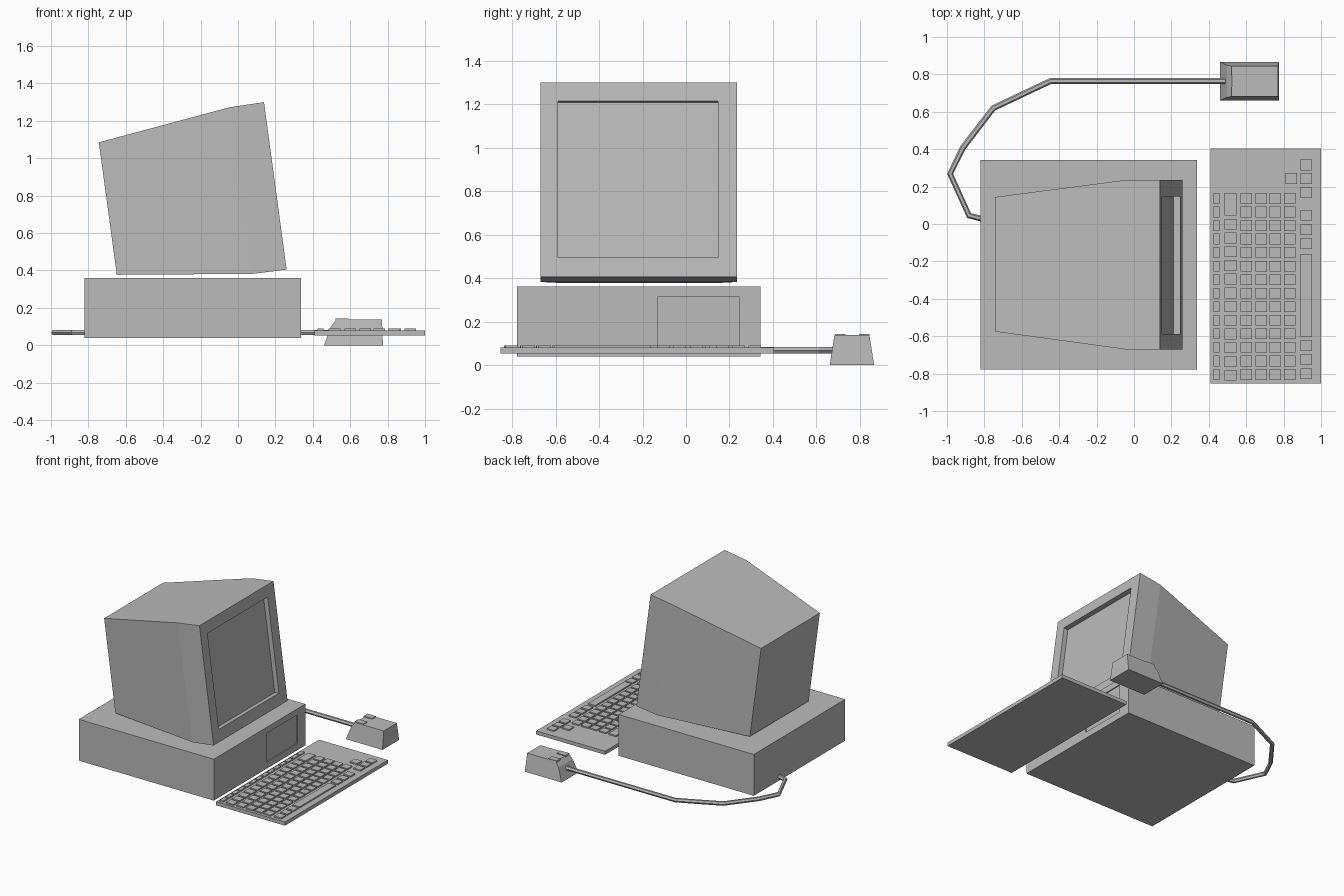
import bpy, bmesh
from mathutils import Vector

if "Cube" in bpy.data.objects:
    bpy.data.objects.remove(bpy.data.objects["Cube"])

grey = bpy.data.materials.new("plain_grey")
grey.diffuse_color = (0.5, 0.5, 0.5, 1)
grey.use_nodes = True
grey.node_tree.nodes["Principled BSDF"].inputs["Base Color"].default_value = grey.diffuse_color


def finish(name, bm):
    bmesh.ops.recalc_face_normals(bm, faces=bm.faces)
    mesh = bpy.data.meshes.new(name)
    bm.to_mesh(mesh)
    bm.free()
    mesh.materials.append(grey)
    ob = bpy.data.objects.new(name, mesh)
    bpy.context.collection.objects.link(ob)
    return ob


def bridge(bm, a, b):
    n = len(a)
    for i in range(n):
        bm.faces.new((a[i], a[(i + 1) % n], b[(i + 1) % n], b[i]))


def loft(name, rings):
    """Skin a closed solid through a row of matching rings."""
    bm = bmesh.new()
    loops = [[bm.verts.new(p) for p in ring] for ring in rings]
    for a, b in zip(loops, loops[1:]):
        bridge(bm, a, b)
    bm.faces.new(loops[0])
    bm.faces.new(loops[-1])
    return finish(name, bm)


def ring(y0, y1, top, bottom):
    """Four-sided cross-section leaning between two (x, z) points."""
    return [Vector((bottom[0], y0, bottom[1])), Vector((bottom[0], y1, bottom[1])),
            Vector((top[0], y1, top[1])), Vector((top[0], y0, top[1]))]


def add_box(bm, x0, x1, y0, y1, z0, z1):
    lo = [bm.verts.new(p) for p in ((x0, y0, z0), (x1, y0, z0), (x1, y1, z0), (x0, y1, z0))]
    hi = [bm.verts.new((v.co.x, v.co.y, z1)) for v in lo]
    bridge(bm, lo, hi)
    bm.faces.new(lo[::-1])
    bm.faces.new(hi)


# Computer case with a shallow recessed drive bay
bay = ring(-0.13, 0.245, (0.337, 0.313), (0.337, 0.09))
loft("computer_case", [
    ring(-0.777, 0.342, (-0.82, 0.36), (-0.82, 0.04)),
    ring(-0.777, 0.342, (0.337, 0.36), (0.337, 0.04)),
    bay, [p - Vector((0.008, 0, 0)) for p in bay]])

# Tilted monitor: tapered back, bezel, recessed screen
top, bottom = Vector((0.139, 1.30)), Vector((0.26, 0.405))


def on_front(z):
    return top.lerp(bottom, (top.y - z) / (top.y - bottom.y))


opening = ring(-0.588, 0.147, on_front(1.213), on_front(0.495))
inward = Vector((-0.991, 0, -0.134)) * 0.036
loft("monitor", [
    ring(-0.575, 0.144, (-0.744, 1.085), (-0.648, 0.377)),
    ring(-0.67, 0.235, (-0.047, 1.272), (0.08, 0.382)),
    ring(-0.67, 0.235, top, bottom),
    opening, [p + inward for p in opening]])

# Keyboard slab
bm = bmesh.new()
add_box(bm, 0.41, 1.0, -0.853, 0.404, 0.052, 0.08)
finish("keyboard", bm)

# Keys: even columns, then the space bar row and arrow cluster
bm = bmesh.new()
KEY, PITCH = 0.058, 0.0723


def key(x, y_top, width=0.061, length=KEY):
    add_box(bm, x, x + width, y_top - length, y_top, 0.079, 0.09)


for x, width in ((0.426, 0.03), (0.57, 0.061), (0.65, 0.061), (0.725, 0.061), (0.802, 0.061)):
    for i in range(14):
        key(x, 0.165 - i * PITCH, width)
key(0.484, 0.165, 0.064, 0.12)
for i in range(12):
    key(0.484, 0.028 - i * 0.0734, 0.064)
for y in (0.345, 0.272, 0.198, 0.076, 0.0, -0.076, -0.62, -0.695, -0.772):
    key(0.89, y)
key(0.89, -0.16, length=0.445)
key(0.81, 0.272)
finish("keys", bm)

# Mouse: wedge profile with sides leaning inward
profile = ((0.46, 0), (0.775, 0), (0.77, 0.137), (0.525, 0.137), (0.497, 0.1))
loft("mouse", [[(x, 0.763 + s * (0.102 - 0.157 * z), z) for x, z in profile] for s in (-1, 1)])

# Mouse buttons
bm = bmesh.new()
for y in (0.685, 0.795):
    add_box(bm, 0.52, 0.592, y, y + 0.048, 0.125, 0.143)
finish("mouse_buttons", bm)

# Cable running from the mouse to the back of the case
path = ((0.51, 0.765), (-0.445, 0.765), (-0.752, 0.62), (-0.915, 0.408),
        (-0.983, 0.268), (-0.882, 0.045), (-0.80, 0.025))
curve = bpy.data.curves.new("mouse_cable", 'CURVE')
curve.dimensions = '3D'
curve.bevel_depth = 0.016
curve.bevel_resolution = 1
curve.use_fill_caps = True
spline = curve.splines.new('POLY')
spline.points.add(len(path) - 1)
for point, (x, y) in zip(spline.points, path):
    point.co = (x, y, 0.068, 1)
spline.use_smooth = False
curve.materials.append(grey)
bpy.context.collection.objects.link(bpy.data.objects.new("mouse_cable", curve))
